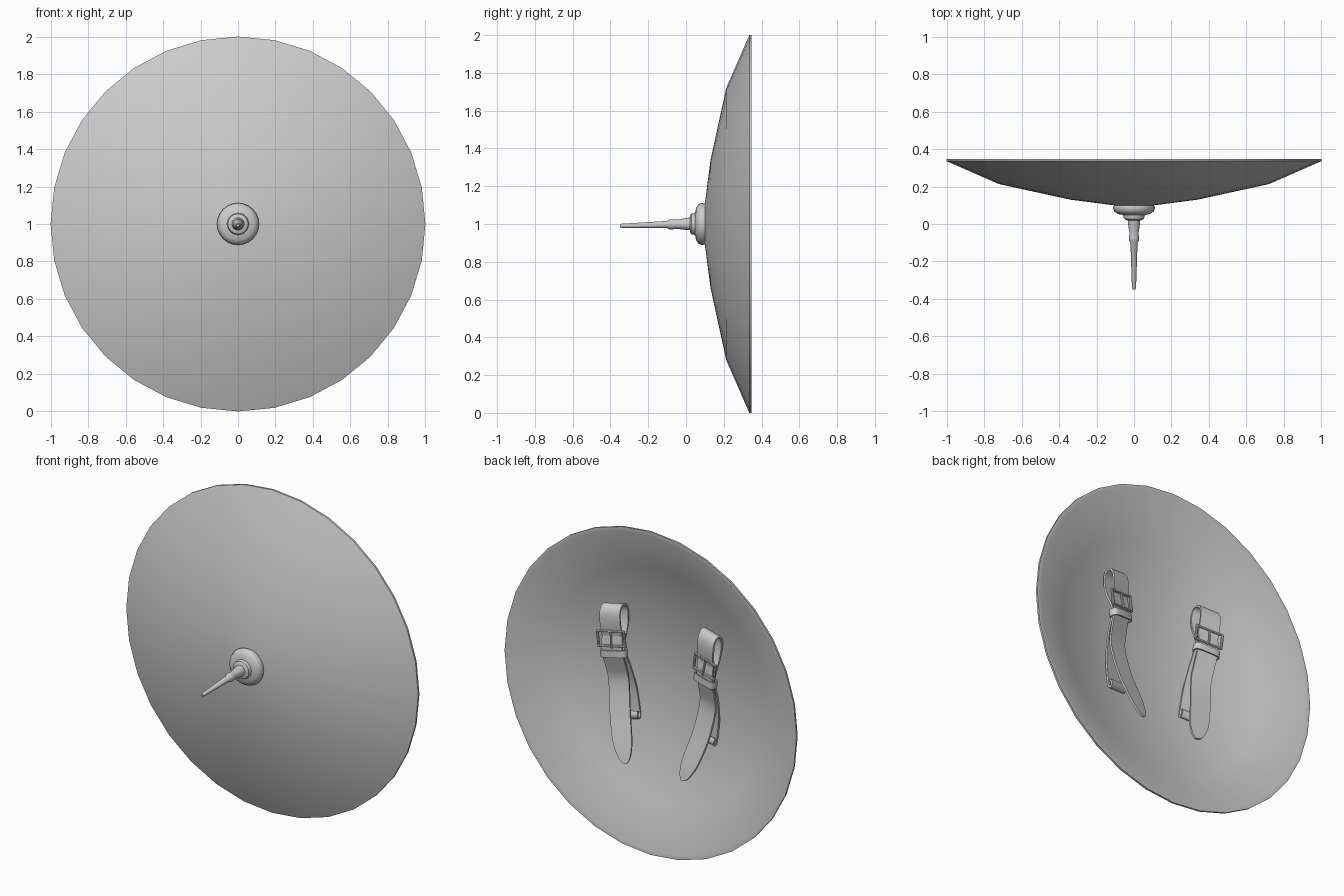
import bpy, bmesh, math
from mathutils import Vector

if "Cube" in bpy.data.objects:
    bpy.data.objects.remove(bpy.data.objects["Cube"])


def finish(name, bm, thickness=0, mirror=False, angle=40):
    bmesh.ops.remove_doubles(bm, verts=bm.verts, dist=1e-5)
    bmesh.ops.recalc_face_normals(bm, faces=bm.faces)
    me = bpy.data.meshes.new(name)
    bm.to_mesh(me)
    bm.free()
    ob = bpy.data.objects.new(name, me)
    bpy.context.collection.objects.link(ob)
    if thickness:
        m = ob.modifiers.new("thickness", 'SOLIDIFY')
        m.thickness, m.offset = thickness, 0
    if mirror:
        m = ob.modifiers.new("mirror", 'MIRROR')
        m.use_mirror_merge = False
    bpy.ops.object.select_all(action='DESELECT')
    ob.select_set(True)
    bpy.context.view_layer.objects.active = ob
    bpy.ops.object.convert(target='MESH')
    bpy.ops.object.shade_smooth_by_angle(angle=math.radians(angle))
    return ob


def lathe(name, profile, n, droop=0, angle=40):
    """Turn (radius, y) points round the y axis at z = 1."""
    bm = bmesh.new()
    rings = []
    for r, y in profile:
        zc = 1 + droop * y
        rings.append([bm.verts.new((r * math.cos(k * math.tau / n), y,
                                    zc + r * math.sin(k * math.tau / n)))
                      for k in range(n if r else 1)])
    for a, b in zip(rings, rings[1:]):
        for k in range(n):
            q = [a[k % len(a)], a[(k + 1) % len(a)], b[(k + 1) % len(b)], b[k % len(b)]]
            bm.faces.new(list(dict.fromkeys(q)))
    return finish(name, bm, angle=angle)


def smooth_path(pts, steps=4):
    """Catmull-Rom through points of any dimension."""
    p = [pts[0]] + pts + [pts[-1]]
    out = []
    for a, b, c, d in zip(p, p[1:], p[2:], p[3:]):
        for s in range(steps):
            t = s / steps
            out.append([0.5 * (2 * j + (k - i) * t + (2 * i - 5 * j + 4 * k - l) * t * t
                               + (3 * j - i - 3 * k + l) * t ** 3)
                        for i, j, k, l in zip(a, b, c, d)])
    return out + [list(pts[-1])]


def ribbon(name, pts, across, thickness, closed=False):
    """Flat band along (x, y, z, half_width) points."""
    bm = bmesh.new()
    rows = [[bm.verts.new(Vector(p[:3]) + across * p[3] * s) for s in (-1, 1)] for p in pts]
    for a, b in zip(rows, rows[1:] + (rows[:1] if closed else [])):
        bm.faces.new((a[0], a[1], b[1], b[0]))
    return finish(name, bm, thickness, True)


def bar(bm, p, q, r):
    d = q - p
    m = d.to_track_quat('Z', 'Y').to_matrix().to_4x4()
    m.translation = (p + q) / 2
    bmesh.ops.create_cone(bm, cap_ends=True, segments=8, radius1=r, radius2=r,
                          depth=d.length + r, matrix=m)


# Dished shield body, front skin then lip then hollow back
lathe("shield_body", [(0, .098), (.11, .1), (.34, .13), (.72, .213), (1, .335), (1, .347),
                      (.975, .347), (.72, .23), (.34, .143), (0, .11)], 32)

# Stepped boss and spike
lathe("boss", [(0, .105), (.105, .105), (.112, .087), (.105, .066), (.085, .053), (.058, .048),
               (.054, .028), (.04, .02), (0, .02)], 24)
lathe("spike", [(0, .03), (.034, .025), (.03, -.01), (.024, -.05), (.027, -.075), (.027, -.087),
                (.019, -.1), (.011, -.34), (.007, -.35), (0, -.35)], 16, droop=.028)

# Arm straps: the +x one is built, the other mirrored
A = Vector((.97, .19, -.14)).normalized()        # across the strap
UP = Vector((.12, 0, .99)).normalized()          # along the strap
N = UP.cross(A).normalized()                     # away from the shield
W = .063

ribbon("strap_tongue", smooth_path([
    (.32, .262, 1.24, W), (.318, .268, 1.15, W), (.313, .24, 1.05, W), (.305, .22, .95, W),
    (.278, .247, .78, W), (.237, .285, .63, .06), (.215, .302, .56, .046),
    (.203, .31, .52, .029), (.195, .314, .5, .008)]), A, .012)

ribbon("strap_base", smooth_path([
    (.32, .255, 1.21, W), (.325, .272, 1.3, W), (.33, .272, 1.38, W), (.332, .245, 1.418, W),
    (.332, .205, 1.405, W), (.328, .192, 1.35, W), (.324, .207, 1.27, W), (.32, .238, 1.2, W),
    (.312, .243, 1.14, W), (.305, .2, 1.03, W), (.292, .166, .9, W), (.275, .157, .77, W),
    (.268, .157, .725, W), (.267, .173, .712, W), (.27, .186, .732, W),
    (.273, .176, .755, W)]), A, .012)

# Keeper band round both layers
c = Vector((.314, .256, 1.135))
keeper = []
for k in range(20):
    co, si = math.cos(k * math.tau / 20), math.sin(k * math.tau / 20)
    p = c + A * .076 * math.copysign(abs(co) ** .5, co) + N * .028 * math.copysign(abs(si) ** .5, si)
    keeper.append((*p, .021))
ribbon("strap_keeper", keeper, UP, .008, True)

# Buckle frame with prong
bm = bmesh.new()
c = Vector((.32, .274, 1.225))
corner = [c + A * .082 * i + UP * .045 * j for i, j in ((-1, -1), (1, -1), (1, 1), (-1, 1))]
for p, q in zip(corner, corner[1:] + corner[:1]):
    bar(bm, p, q, .008)
bar(bm, c + UP * .045, c - UP * .05 + N * .01, .006)
finish("strap_buckle", bm, mirror=True)
